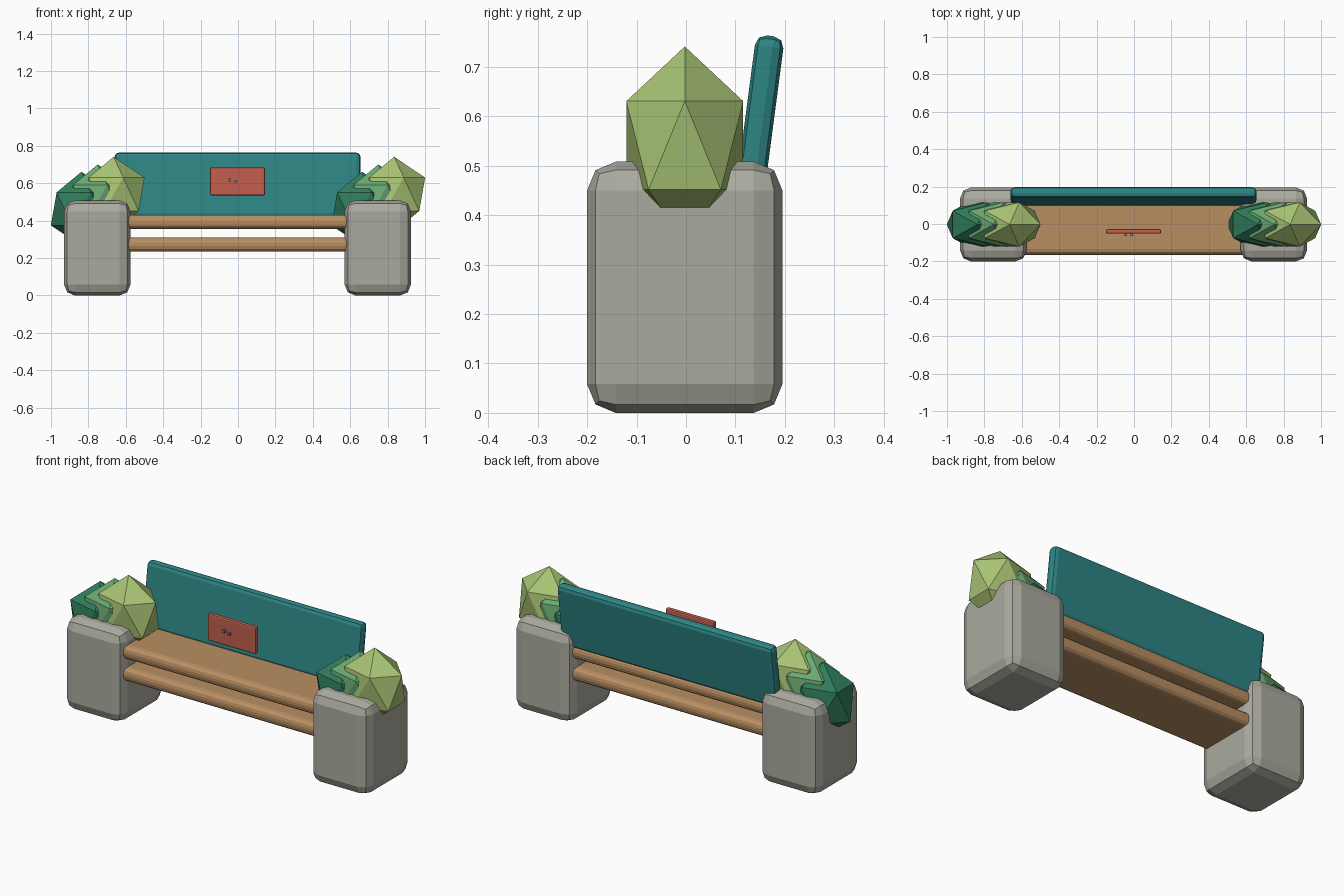
import bpy
import bmesh
import math
from mathutils import Matrix

if "Cube" in bpy.data.objects:
    bpy.data.objects.remove(bpy.data.objects["Cube"])


def srgb(hex_code):
    out = []
    for i in (0, 2, 4):
        c = int(hex_code[i:i + 2], 16) / 255
        out.append(c / 12.92 if c <= 0.04045 else ((c + 0.055) / 1.055) ** 2.4)
    return (*out, 1)


def material(name, hex_code):
    m = bpy.data.materials.new(name)
    m.diffuse_color = srgb(hex_code)
    m.use_nodes = True
    m.node_tree.nodes["Principled BSDF"].inputs["Base Color"].default_value = m.diffuse_color
    return m


STONE = material("stone grey", "ABAA9F")
WOOD = material("wood brown", "B98F62")
TEAL = material("teal paint", "2D8585")
RED = material("sign red", "C25F4F")
METAL = material("metal grey", "7C7F80")
DARK = material("dark leaf green", "2F7D5B")
MID = material("mid leaf green", "6BAA72")
LIGHT = material("light leaf green", "A9C474")


def add_object(name, bm, mat, loc, rot_x=0):
    me = bpy.data.meshes.new(name)
    bm.to_mesh(me)
    bm.free()
    me.materials.append(mat)
    ob = bpy.data.objects.new(name, me)
    ob.location = loc
    ob.rotation_euler.x = rot_x
    bpy.context.collection.objects.link(ob)
    return ob


def box(name, size, loc, mat, bevel=0, segments=2, rot_x=0):
    bm = bmesh.new()
    bmesh.ops.create_cube(bm, size=1, matrix=Matrix.Diagonal((*size, 1)))
    ob = add_object(name, bm, mat, loc, rot_x)
    if bevel:
        mod = ob.modifiers.new("rounded edges", 'BEVEL')
        mod.width = bevel
        mod.segments = segments
        mod.limit_method = 'NONE'
    return ob


def leaf_clump(name, loc, radii, mat):
    bm = bmesh.new()
    bmesh.ops.create_icosphere(bm, subdivisions=1, radius=1,
                               matrix=Matrix.Diagonal((*radii, 1)))
    return add_object(name, bm, mat, loc)


CX = -0.0025

# Stone end blocks with a row of three leaf clumps on each
for side, word in ((-1, "left"), (1, "right")):
    box(f"{word}_stone_block", (0.355, 0.395, 0.508),
        (CX + side * 0.75, -0.0025, 0.254), STONE, 0.058)
    x = side * 0.75
    leaf_clump(f"{word}_dark_bush", (x - 0.087, -0.0025, 0.463), (0.183, 0.139, 0.198), DARK)
    leaf_clump(f"{word}_mid_bush", (x, -0.0025, 0.502), (0.183, 0.139, 0.198), MID)
    leaf_clump(f"{word}_light_bush", (x + 0.085, -0.0025, 0.541), (0.185, 0.139, 0.2), LIGHT)

# Two wooden slabs between the blocks
for name, z in (("seat", 0.393), ("lower_shelf", 0.272)):
    box(name, (1.22, 0.325, 0.075), (CX, -0.0025, z), WOOD, 0.03, 3)

# Leaning backrest
box("backrest", (1.315, 0.058, 0.352), (CX, 0.148, 0.588), TEAL, 0.022, 2,
    -math.radians(7.5))

# Small sign plate with two metal pins
box("sign_plate", (0.295, 0.024, 0.15), (CX, -0.04, 0.61), RED, 0.008)
for i, (x, z) in enumerate(((-0.045, 0.617), (-0.012, 0.61))):
    box(f"sign_pin_{i + 1}", (0.014, 0.014, 0.014), (x, -0.058, z), METAL)
